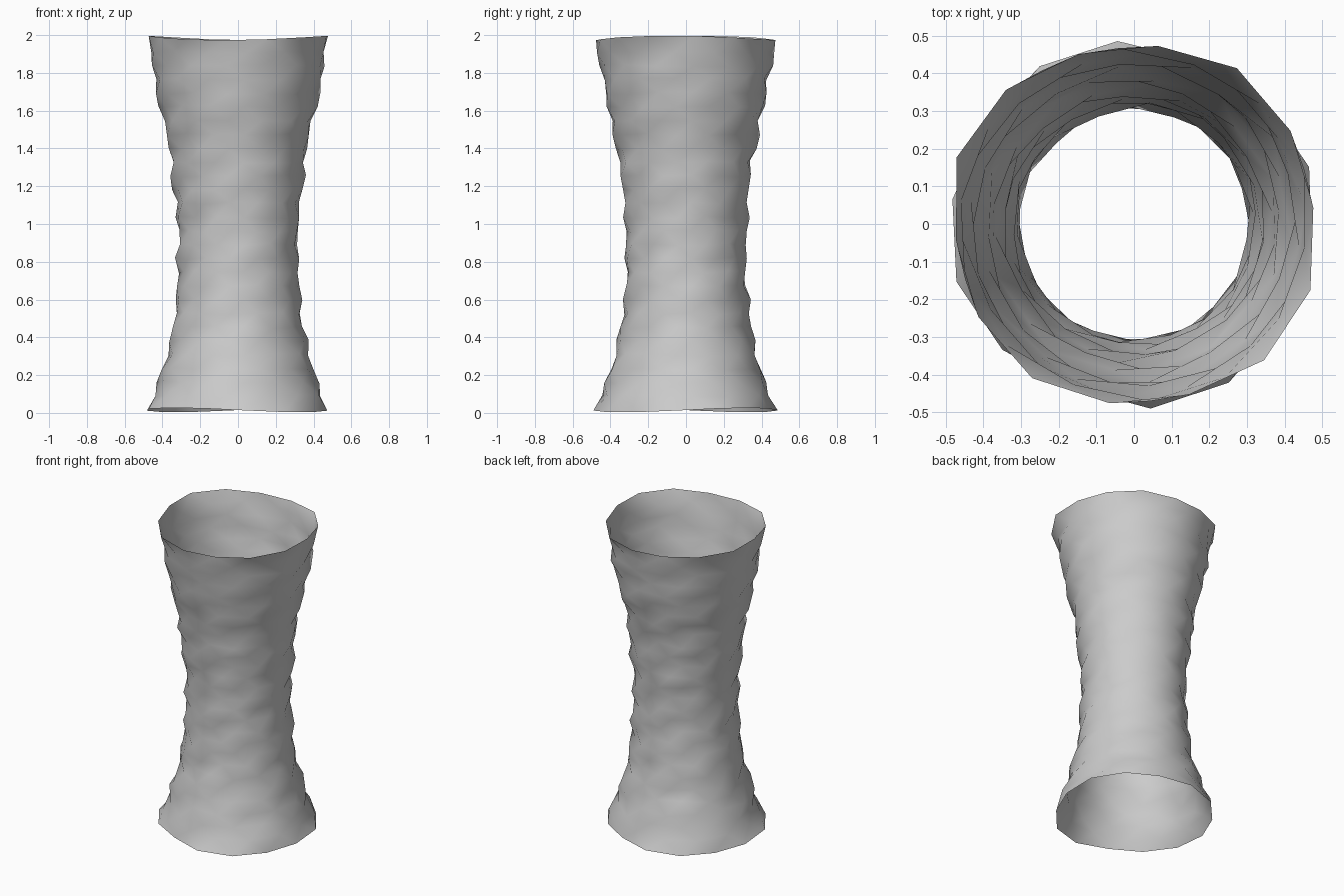
import bpy, bmesh, random
from math import sin, cos, pi, radians

if "Cube" in bpy.data.objects:
    bpy.data.objects.remove(bpy.data.objects["Cube"])

random.seed(4)
SIDES, RINGS = 14, 28

# Hourglass profile: height, mean radius
PROFILE = [(0.0, 0.49), (0.1, 0.445), (0.2, 0.41), (0.4, 0.355), (0.6, 0.328),
           (0.8, 0.316), (1.0, 0.318), (1.2, 0.342), (1.4, 0.362),
           (1.6, 0.412), (1.8, 0.448), (1.9, 0.462), (2.0, 0.492)]


def radius_at(z):
    for (z0, r0), (z1, r1) in zip(PROFILE, PROFILE[1:]):
        if z <= z1:
            return r0 + (r1 - r0) * (z - z0) / (z1 - z0)
    return PROFILE[-1][1]


# Thin open tube with four shallow ridges spiralling up it
bm = bmesh.new()
rings = []
for i in range(RINGS):
    ring = []
    base = 0.015 + 1.97 * i / (RINGS - 1)
    rim = i in (0, RINGS - 1)
    for j in range(SIDES):
        a = 2 * pi * (j + i * 0.5) / SIDES + radians(18)
        # uneven rim height and slightly irregular surface
        z = base + (0.012 * sin(2 * a + i) if rim else random.uniform(-0.008, 0.008))
        z = min(max(z, 0.0), 2.0)
        ridge = 0.013 * cos(4 * a - 2 * pi * (z - 0.6) / 0.21)
        r = radius_at(z) + ridge + random.uniform(-0.006, 0.006)
        ring.append(bm.verts.new((r * cos(a), r * sin(a), z)))
    rings.append(ring)

# Staggered triangles between neighbouring rings
for low, high in zip(rings, rings[1:]):
    for j in range(SIDES):
        k = (j + 1) % SIDES
        bm.faces.new((low[j], low[k], high[j]))
        bm.faces.new((low[k], high[k], high[j]))

for f in bm.faces:
    f.smooth = True
mesh = bpy.data.meshes.new("twisted_tube")
bm.to_mesh(mesh)
bm.free()
tube = bpy.data.objects.new("twisted_tube", mesh)
bpy.context.collection.objects.link(tube)
